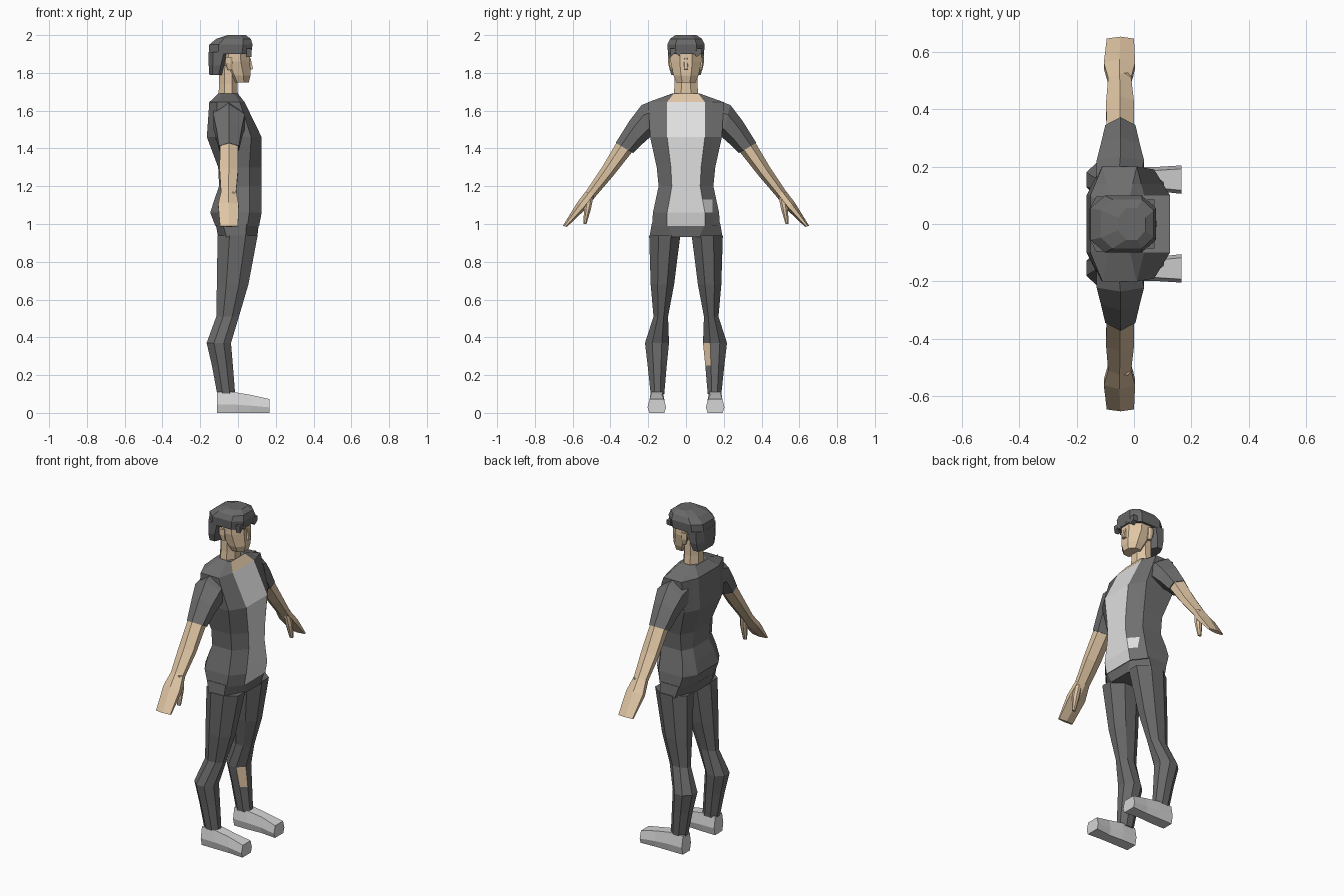
import bpy, bmesh
from mathutils import Vector

if "Cube" in bpy.data.objects:
    bpy.data.objects.remove(bpy.data.objects["Cube"])


def mat(name, *c):
    m = bpy.data.materials.new(name)
    m.diffuse_color = (*c, 1)
    m.use_nodes = True
    m.node_tree.nodes["Principled BSDF"].inputs["Base Color"].default_value = m.diffuse_color
    return m


SKIN = mat("skin", 0.74, 0.56, 0.37)
SHIRT = mat("shirt_grey", 0.16, 0.16, 0.16)
PANEL = mat("panel_white", 0.74, 0.74, 0.74)
PANTS = mat("trouser_grey", 0.14, 0.14, 0.14)
HAIR = mat("hair_grey", 0.14, 0.14, 0.14)
SHOE = mat("shoe_white", 0.66, 0.66, 0.66)


def loft(name, rings, mats, rule=None, cuts=()):
    """Skin a list of equal-length rings, cap both ends, colour faces by rule."""
    bm = bmesh.new()
    vs = [[bm.verts.new(p) for p in r] for r in rings]
    n = len(vs[0])
    for a, b in zip(vs, vs[1:]):
        for i in range(n):
            j = (i + 1) % n
            bm.faces.new((a[i], a[j], b[j], b[i]))
    bm.faces.new(vs[0])
    bm.faces.new(vs[-1])
    for co, no in cuts:
        bmesh.ops.bisect_plane(bm, geom=bm.verts[:] + bm.edges[:] + bm.faces[:],
                               plane_co=co, plane_no=no)
    bmesh.ops.recalc_face_normals(bm, faces=bm.faces)
    bm.normal_update()
    if rule:
        for f in bm.faces:
            f.material_index = rule(f.calc_center_median(), f.normal)
    me = bpy.data.meshes.new(name)
    bm.to_mesh(me)
    bm.free()
    for m in mats:
        me.materials.append(m)
    ob = bpy.data.objects.new(name, me)
    bpy.context.collection.objects.link(ob)
    return ob


def octagon(z, x0, x1, y0, y1, k=0.3):
    """Horizontal box section with chamfered corners."""
    a, b = (x1 - x0) * k, (y1 - y0) * k
    return [(x1, y0 + b, z), (x1, y1 - b, z), (x1 - a, y1, z), (x0 + a, y1, z),
            (x0, y1 - b, z), (x0, y0 + b, z), (x0 + a, y0, z), (x1 - a, y0, z)]


def body(z, fx, fy, sx, w, tx, bx, by):
    """Body section: front corner, side front, side back, back corner."""
    half = [(fx, fy), (sx, w), (tx, w), (bx, by)]
    return [(x, y, z) for x, y in half] + [(x, -y, z) for x, y in reversed(half)]


def limb(s, up, lo, x0, x1):
    """Pointed hexagon section across a sloping arm."""
    u, l = Vector((0, s * up[0], up[1])), Vector((0, s * lo[0], lo[1]))
    out = []
    for x, t in (((x0 + x1) / 2, 0), (x1, .3), (x1, .75),
                 ((x0 + x1) / 2, 1), (x0, .75), (x0, .3)):
        p = u.lerp(l, t)
        out.append((x, p.y, p.z))
    return out


def flip(s, rings):
    return [[(x, s * y, z) for x, y, z in r] for r in rings]


# Shirt with light front panel, offset light patch and bare collar
def shirt_rule(c, n):
    if n.x > 0.2 and abs(c.y) < 0.05:
        return 2 if c.z > 1.65 else 1
    if n.x > 0.2 and 0 < c.y < 0.14 and 1.04 < c.z < 1.13:
        return 1
    return 0


loft("shirt", [
    body(0.99, .112, .10, .05, .18, -.08, -.12, .10),
    body(1.06, .125, .10, .06, .175, -.10, -.147, .10),
    body(1.13, .125, .087, .06, .16, -.09, -.125, .09),
    body(1.20, .125, .075, .06, .145, -.07, -.10, .075),
    body(1.30, .125, .08, .06, .155, -.07, -.105, .08),
    body(1.46, .125, .10, .07, .19, -.12, -.165, .10),
    body(1.645, .035, .10, .01, .20, -.11, -.152, .10),
    body(1.69, .0, .065, -.02, .075, -.08, -.105, .06),
], [SHIRT, PANEL, SKIN], shirt_rule, [((0, .14, 0), (0, 1, 0))])

# Trouser seat
loft("hips", [
    body(.93, .102, .07, .04, .193, -.06, -.105, .09),
    body(1.0, .11, .10, .045, .182, -.08, -.118, .10),
], [PANTS])

for s, side in ((1, "left"), (-1, "right")):
    # Trouser leg, with a bare patch on one shin
    def leg_rule(c, n, s=s):
        return int(s > 0 and .25 < c.z < .37 and n.x > .3 and n.y < -.3)

    loft(side + "_leg", flip(s, [
        octagon(.10, -.11, -.015, .115, .187),
        octagon(.25, -.138, -.027, .102, .203),
        octagon(.37, -.166, -.037, .09, .217),
        octagon(.51, -.115, .005, .095, .172),
        octagon(.68, -.112, .055, .063, .187),
        octagon(.94, -.108, .104, .03, .195),
    ]), [PANTS, SKIN], leg_rule)

    # Shoe, lofted from heel to toe
    def sole(x, y0, y1, h):
        return [(x, y0 + .01, 0), (x, y1 - .01, 0), (x, y1, h * .4), (x, y1 - .012, h),
                (x, y0 + .012, h), (x, y0, h * .4)]
    loft(side + "_shoe", flip(s, [
        sole(-.11, .11, .198, .11), sole(-.02, .11, .198, .11),
        sole(.07, .115, .198, .095), sole(.166, .105, .204, .073)]), [SHOE])

    # Sleeve
    loft(side + "_sleeve", [
        limb(s, (.14, 1.665), (.15, 1.46), -.13, .02),
        limb(s, (.235, 1.63), (.19, 1.46), -.13, .035),
        limb(s, (.30, 1.545), (.235, 1.42), -.115, .02),
        limb(s, (.372, 1.43), (.28, 1.375), -.10, .005)], [SHIRT])

    # Forearm and flat hand
    loft(side + "_forearm_and_hand", [
        limb(s, (.365, 1.435), (.282, 1.385), -.096, 0),
        limb(s, (.445, 1.30), (.385, 1.255), -.097, 0),
        limb(s, (.525, 1.18), (.475, 1.15), -.09, -.01),
        limb(s, (.575, 1.115), (.53, 1.08), -.105, .004),
        limb(s, (.652, .99), (.63, .985), -.095, 0)], [SKIN])

    # Thumb
    loft(side + "_thumb", flip(s, [
        octagon(1.0, -.03, -.008, .527, .543), octagon(1.08, -.042, -.002, .503, .54),
        octagon(1.17, -.05, -.01, .485, .525)]), [SKIN])

    # Ear
    loft(side + "_ear", flip(s, [
        octagon(1.815, -.055, -.03, .07, .086), octagon(1.85, -.065, -.03, .07, .094),
        octagon(1.885, -.065, -.03, .07, .094)]), [SKIN])

# Neck and head
loft("neck", [octagon(1.66, -.105, 0, -.068, .068), octagon(1.74, -.10, -.003, -.06, .06),
              octagon(1.84, -.10, 0, -.06, .06)], [SKIN])
loft("head", [octagon(1.75, -.03, .057, -.05, .05), octagon(1.785, -.055, .066, -.066, .066),
              octagon(1.86, -.10, .064, -.082, .082),
              octagon(1.95, -.10, .058, -.082, .082)], [SKIN])
loft("nose", [[(.05, -.014, 1.815), (.05, .014, 1.815), (.08, .01, 1.82), (.08, -.01, 1.82)],
              [(.05, -.01, 1.88), (.05, .01, 1.88), (.066, .006, 1.88), (.066, -.006, 1.88)]],
     [SKIN])

# Hair cap, back of the hair and jagged fringe
loft("hair_cap", [octagon(1.90, -.155, .07, -.095, .095, .22),
                  octagon(1.95, -.152, .077, -.099, .099, .22),
                  octagon(1.98, -.115, .068, -.085, .085, .22),
                  octagon(2.0, -.055, .04, -.055, .055)], [HAIR])
loft("hair_back", [octagon(1.79, -.152, -.085, -.078, .078, .25),
                   octagon(1.84, -.155, -.07, -.092, .092, .25),
                   octagon(1.91, -.155, -.05, -.095, .095, .22)], [HAIR])
fringe = [(-.085, 1.93), (-.08, 1.885), (-.055, 1.91), (-.035, 1.89), (-.015, 1.925),
          (.01, 1.905), (.03, 1.92), (.055, 1.885), (.08, 1.90), (.085, 1.93)]
loft("hair_fringe", [[(x, y, z) for y, z in fringe] for x in (.045, .072)], [HAIR])
